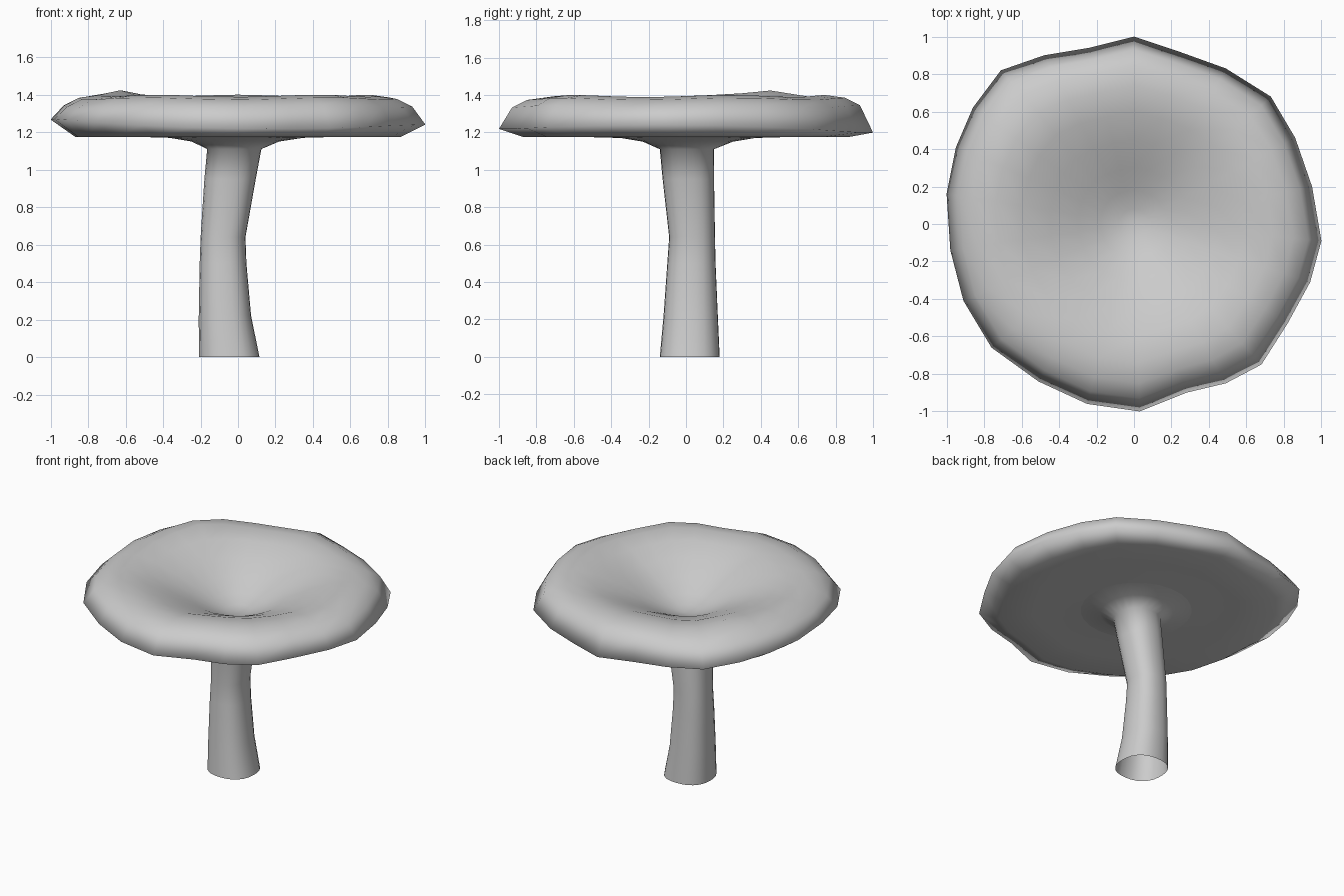
import bpy, bmesh, math

if "Cube" in bpy.data.objects:
    bpy.data.objects.remove(bpy.data.objects["Cube"])

# Irregular cap outline, counter-clockwise as seen from above
OUTLINE = [(1, -.09), (.95, .2), (.86, .46), (.73, .68), (.49, .83), (.24, .92), (0, 1),
           (-.24, .94), (-.48, .9), (-.71, .82), (-.86, .62), (-.95, .41), (-1, .16),
           (-.98, -.14), (-.91, -.41), (-.76, -.66), (-.51, -.84), (-.25, -.96),
           (.03, -1), (.28, -.9), (.49, -.85), (.68, -.75), (.82, -.53), (.94, -.31)]
ANGLES = [math.atan2(y, x) for x, y in OUTLINE]
JOIN = (-.01, .01, .36, 1.17)   # ring where stem flare meets cap: x, y, radius, z


def loft(name, rings, tip=None):
    """Skin a list of rings, optionally closing the last one to a tip."""
    bm = bmesh.new()
    loops = [[bm.verts.new(p) for p in ring] for ring in rings]
    n = len(ANGLES)
    for a, b in zip(loops, loops[1:]):
        for i in range(n):
            j = (i + 1) % n
            bm.faces.new((a[i], a[j], b[j], b[i]))
    if tip:
        t = bm.verts.new(tip)
        for i in range(n):
            bm.faces.new((loops[-1][i], loops[-1][(i + 1) % n], t))
    me = bpy.data.meshes.new(name)
    bm.to_mesh(me)
    bm.free()
    ob = bpy.data.objects.new(name, me)
    bpy.context.collection.objects.link(ob)
    for p in me.polygons:
        p.use_smooth = True
    return ob


def oval(x0, x1, y0, y1, z, power=2.4):
    """Rounded ring filling the given x and y extents."""
    pts = []
    for a in ANGLES:
        c, s = math.cos(a), math.sin(a)
        k = (abs(c) ** power + abs(s) ** power) ** (-1 / power)
        pts.append(((x0 + x1) / 2 + (x1 - x0) / 2 * k * c,
                    (y0 + y1) / 2 + (y1 - y0) / 2 * k * s, z))
    return pts


def cap_ring(scale, z):
    """Outline scaled inward; inner rings become rounder, top has a raised lump."""
    pts = []
    for (x, y), a in zip(OUTLINE, ANGLES):
        w = min(1, scale)
        px = scale * (w * x + (1 - w) * math.cos(a))
        py = scale * (w * y + (1 - w) * math.sin(a))
        dz = 0
        if z > 1.3:
            dz = .03 * math.exp(-((px + .62) ** 2 + (py - .47) ** 2) / .03)
            dz += .006 * math.sin(5 * a) - .006
        pts.append((px, py, z + dz))
    return pts


# Bent stem, open at the foot, flaring out under the cap
x, y, r, z = JOIN
join_ring = oval(x - r, x + r, y - r, y + r, z, 2)
loft("stem", [
    oval(-.21, .115, -.14, .18, 0),
    oval(-.21, .07, -.12, .17, .22),
    oval(-.205, .045, -.1, .158, .5),
    oval(-.2, .04, -.09, .155, .64),
    oval(-.18, .095, -.125, .15, .95),
    oval(-.165, .125, -.14, .15, 1.11),
    oval(-.25, .22, -.23, .25, 1.15, 2),
    join_ring])

# Cap: flat underside, wavy rim, rounded shoulder, central hollow
rim = [(px, py, 1.232 - .015 * px - .01 * py + .023 * math.cos(2 * a))
       for (px, py), a in zip(OUTLINE, ANGLES)]
loft("cap", [
    join_ring,
    cap_ring(.65, 1.178),
    cap_ring(.87, 1.175),
    rim,
    cap_ring(.93, 1.345),
    cap_ring(.85, 1.385),
    cap_ring(.74, 1.4),
    cap_ring(.6, 1.375),
    cap_ring(.45, 1.32),
    cap_ring(.3, 1.25),
    cap_ring(.18, 1.19),
    cap_ring(.08, 1.155)], tip=(0, .02, 1.145))
